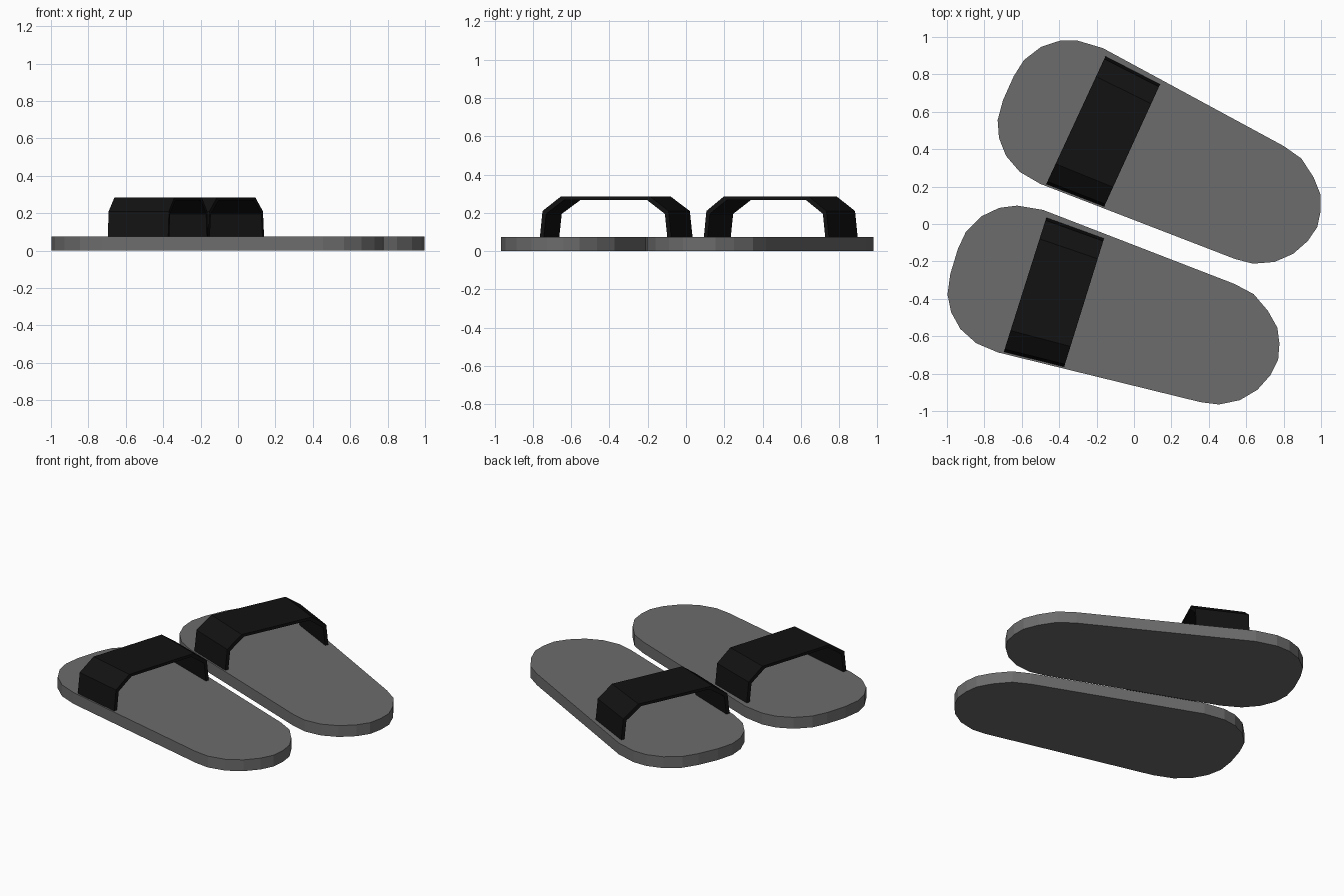
import bpy, bmesh, math
from mathutils import Vector, Matrix

if "Cube" in bpy.data.objects:
    bpy.data.objects.remove(bpy.data.objects["Cube"])

SOLE_TOP = 0.075

# plan outline of one sole: wide toe end, straight flanks, rounded heel
OUTLINE = [(-.30, .98), (-.166, .94), (.80, .417), (.895, .35), (.96, .25), (.998, .155),
           (.998, .07), (.98, -.016), (.93, -.09), (.85, -.16), (.75, -.203), (.636, -.212),
           (.54, -.187), (-.50, .214), (-.61, .278), (-.684, .364), (-.722, .46),
           (-.729, .556), (-.70, .663), (-.643, .79), (-.588, .877), (-.497, .947), (-.396, .98)]

# strap footprint on the sole, and half of its arch as (fraction across, height)
BACK = (Vector((-.47, .212)), Vector((-.152, .898)))
FRONT = (Vector((-.16, .092)), Vector((.14, .748)))
OUTER = [(0, .06), (.022, .21), (.045, .228), (.16, .285)]
INNER = [(.03, .06), (.05, .195), (.185, .267)]
OUTER = [OUTER[0], OUTER[1], OUTER[3]]


def material(name, v):
    m = bpy.data.materials.new(name)
    m.diffuse_color = (v, v, v, 1)
    m.use_nodes = True
    m.node_tree.nodes["Principled BSDF"].inputs["Base Color"].default_value = m.diffuse_color
    return m


def finish(bm, name, mat, matrix):
    bmesh.ops.recalc_face_normals(bm, faces=bm.faces)
    me = bpy.data.meshes.new(name)
    bm.to_mesh(me)
    bm.free()
    me.materials.append(mat)
    ob = bpy.data.objects.new(name, me)
    bpy.context.collection.objects.link(ob)
    ob.matrix_world = matrix
    return ob


def make_sole(name, matrix):
    bm = bmesh.new()
    face = bm.faces.new([bm.verts.new((x, y, 0)) for x, y in OUTLINE])
    ext = bmesh.ops.extrude_face_region(bm, geom=[face], use_keep_orig=True)
    top = [g for g in ext["geom"] if isinstance(g, bmesh.types.BMVert)]
    bmesh.ops.translate(bm, verts=top, vec=(0, 0, SOLE_TOP))
    finish(bm, name, sole_mat, matrix)


def full_arch(half):
    return half + [(1 - s, z) for s, z in reversed(half)]


def make_strap(name, matrix):
    bm = bmesh.new()

    def row(edge, half):
        return [bm.verts.new((*edge[0].lerp(edge[1], s), z)) for s, z in full_arch(half)]

    # four rails run around the arch; join them into a closed band
    rails = [row(BACK, OUTER), row(FRONT, OUTER), row(FRONT, INNER), row(BACK, INNER)]
    n = len(rails[0])
    for i in range(n - 1):
        for a, b in zip(rails, rails[1:] + rails[:1]):
            bm.faces.new((a[i], b[i], b[i + 1], a[i + 1]))
    for i in (0, n - 1):
        bm.faces.new([r[i] for r in rails])
    finish(bm, name, strap_mat, matrix)


sole_mat = material("dark_grey", 0.15)
strap_mat = material("black", 0.006)

# the second sandal is the same shape, shifted and turned slightly
placements = {
    "rear": Matrix.Identity(4),
    "front": Matrix.Rotation(math.radians(7.3), 4, 'Z') @ Matrix.Translation((-.308, -.803, 0)),
}
for side, mtx in placements.items():
    make_sole(side + "_sole", mtx)
    make_strap(side + "_strap", mtx)
